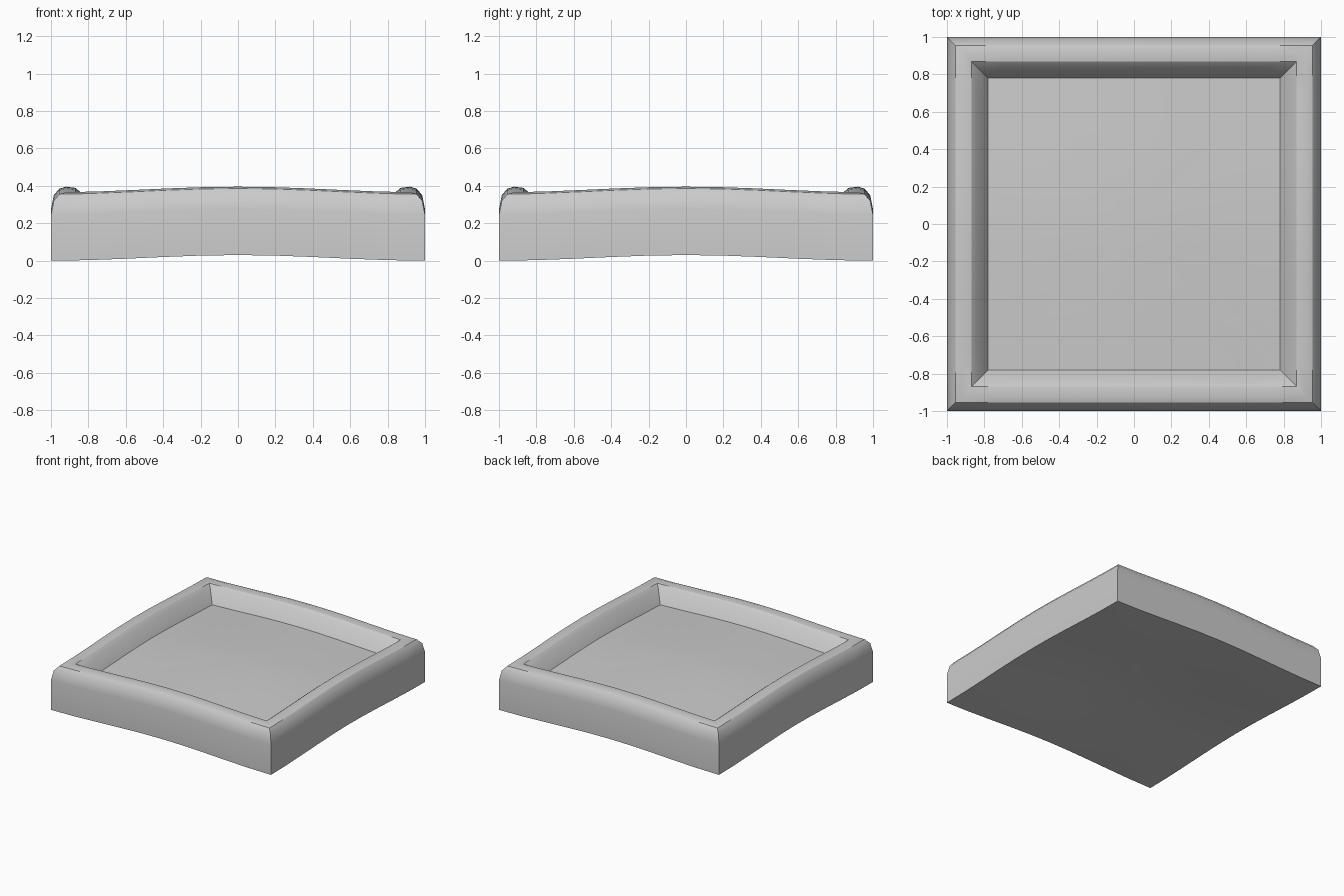
import bpy, bmesh, math

if "Cube" in bpy.data.objects:
    bpy.data.objects.remove(bpy.data.objects["Cube"])

SEG = 10  # segments along each side


def swell(t):
    # gentle arch: highest mid-side, zero at the ends
    return 0.015 * (1 + math.cos(math.pi * t))


# Half-section from the underside centre, round the rim, to the floor centre
profile = [(0.25, 0), (0.5, 0), (0.75, 0), (1, 0), (1, 0.245), (0.985, 0.32),
           (0.955, 0.355), (0.92, 0.365), (0.87, 0.358), (0.84, 0.333),
           (0.78, 0.235), (0.52, 0.235), (0.26, 0.235)]


def square_ring(bm, r, z):
    verts = []
    for side in range(4):
        for i in range(SEG):
            x, y = -1 + 2 * i / SEG, -1
            for _ in range(side):
                x, y = -y, x
            x, y = x * r, y * r
            verts.append(bm.verts.new((x, y, z + swell(x) + swell(y))))
    return verts


# Tray: mitred rim, arched underside and sunken floor
bm = bmesh.new()
rings = [square_ring(bm, r, z) for r, z in profile]
n = 4 * SEG
for a, b in zip(rings, rings[1:]):
    for i in range(n):
        j = (i + 1) % n
        bm.faces.new((a[i], a[j], b[j], b[i]))
for ring, z in ((rings[0], 0), (rings[-1], 0.235)):
    centre = bm.verts.new((0, 0, z + 2 * swell(0)))
    for i in range(n):
        bm.faces.new((ring[i], ring[(i + 1) % n], centre))
bmesh.ops.recalc_face_normals(bm, faces=bm.faces)

mesh = bpy.data.meshes.new("square_tray")
bm.to_mesh(mesh)
bm.free()
tray = bpy.data.objects.new("square_tray", mesh)
bpy.context.collection.objects.link(tray)
bpy.context.view_layer.objects.active = tray
tray.select_set(True)
bpy.ops.object.shade_smooth_by_angle(angle=math.radians(30))
